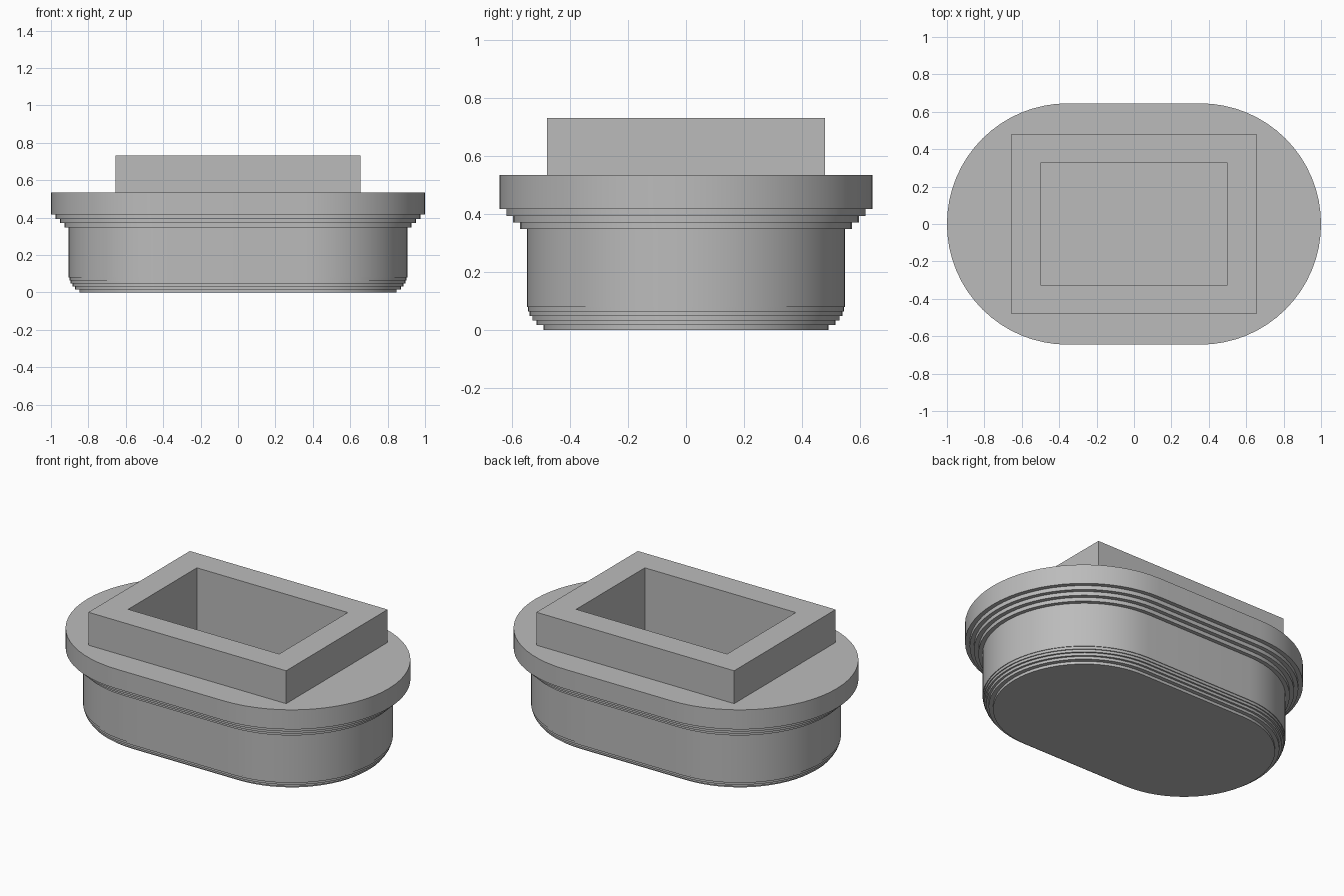
import bpy, bmesh, math

if "Cube" in bpy.data.objects:
    bpy.data.objects.remove(bpy.data.objects["Cube"], do_unlink=True)

SPAN = 0.355        # half distance between the two end arc centres
SEGMENTS = 32       # facets in each end arc

grey = bpy.data.materials.new("plain grey")
grey.use_nodes = True
colour = (0.5, 0.5, 0.5, 1)
grey.diffuse_color = colour
grey.node_tree.nodes["Principled BSDF"].inputs["Base Color"].default_value = colour


def finish(name, bm):
    bmesh.ops.recalc_face_normals(bm, faces=bm.faces)
    mesh = bpy.data.meshes.new(name)
    bm.to_mesh(mesh)
    bm.free()
    mesh.materials.append(grey)
    obj = bpy.data.objects.new(name, mesh)
    bpy.context.collection.objects.link(obj)
    return obj


def stadium_ring(bm, radius, z):
    ring = []
    for side in (1, -1):
        for i in range(SEGMENTS + 1):
            a = math.pi * (i / SEGMENTS - 0.5)
            ring.append(bm.verts.new((side * (SPAN + radius * math.cos(a)),
                                      side * radius * math.sin(a), z)))
    return ring


def stepped_stadium(name, steps, top):
    """Stack of straight-sided layers; steps holds (bottom z, radius)."""
    bm = bmesh.new()
    rings = []
    tops = [z for z, r in steps[1:]] + [top]
    for (z, r), z_top in zip(steps, tops):
        rings += [stadium_ring(bm, r, z), stadium_ring(bm, r, z_top)]
    for low, high in zip(rings, rings[1:]):
        for i in range(len(low)):
            j = (i + 1) % len(low)
            bm.faces.new((low[i], low[j], high[j], high[i]))
    bm.faces.new(rings[0])
    bm.faces.new(rings[-1])
    return finish(name, bm)


def box(name, half_x, half_y, z0, z1):
    bm = bmesh.new()
    bmesh.ops.create_cube(bm, size=2)
    for v in bm.verts:
        v.co = (v.co.x * half_x, v.co.y * half_y, z1 if v.co.z > 0 else z0)
    return finish(name, bm)


# Main body with a stepped rounding at its foot
body = stepped_stadium("body", [(0, 0.493), (0.017, 0.517), (0.033, 0.53),
                                (0.049, 0.54), (0.064, 0.546), (0.08, 0.55)], 0.348)

# Wide rim growing outward in even steps
rim = stepped_stadium("rim", [(0.348, 0.573), (0.371, 0.597),
                              (0.394, 0.62), (0.418, 0.645)], 0.535)

# Rectangular collar on top
collar = box("collar", 0.655, 0.48, 0.535, 0.732)

# Deep rectangular pocket through collar and rim into the body
cutter = box("pocket_cutter", 0.5, 0.325, 0.15, 0.9)
cutter.hide_render = True
cutter.hide_viewport = True
for part in (body, rim, collar):
    cut = part.modifiers.new("pocket", 'BOOLEAN')
    cut.operation = 'DIFFERENCE'
    cut.solver = 'EXACT'
    cut.object = cutter

# Soft shading on the curved walls, sharp on the steps
bpy.ops.object.select_all(action='DESELECT')
for part in (body, rim):
    part.select_set(True)
bpy.context.view_layer.objects.active = body
bpy.ops.object.shade_smooth_by_angle(angle=math.radians(30))
